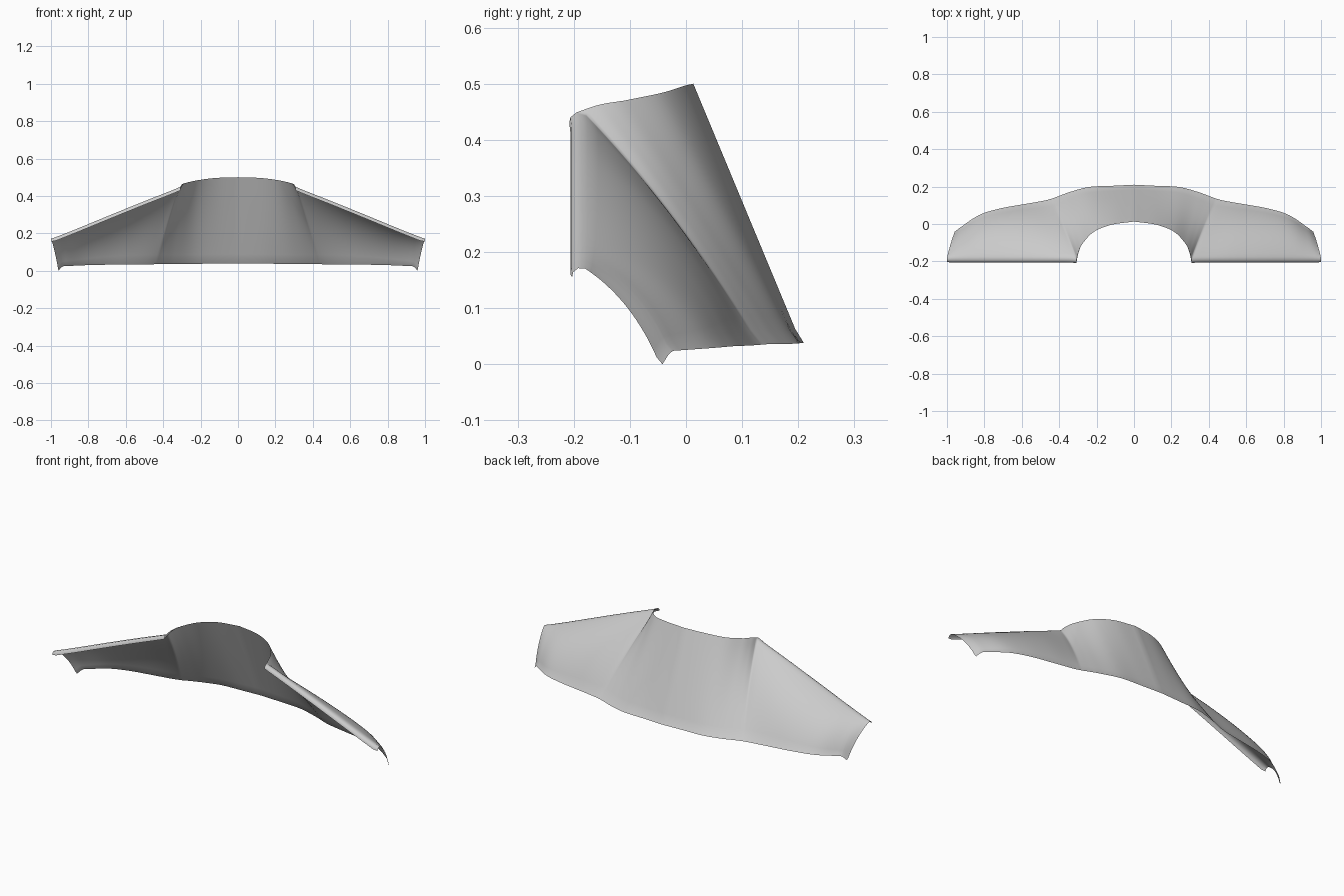
import bpy, bmesh
from mathutils import Vector

if "Cube" in bpy.data.objects:
    bpy.data.objects.remove(bpy.data.objects["Cube"])

# Each key column: top-edge point, hem point, outward bulge, front lip amount
neck = [
    ((0.00, 0.013, 0.500), (0.00, 0.205, 0.038), 0.000, 0.0),
    ((0.12, -0.004, 0.496), (0.12, 0.199, 0.038), 0.000, 0.0),
    ((0.215, -0.042, 0.484), (0.24, 0.193, 0.037), 0.000, 0.0),
    ((0.275, -0.105, 0.471), (0.34, 0.167, 0.036), 0.004, 0.0),
    ((0.298, -0.150, 0.463), (0.40, 0.145, 0.036), 0.010, 0.3),
    ((0.308, -0.182, 0.450), (0.44, 0.130, 0.035), 0.015, 1.0),
]
shoulder = [
    neck[-1],
    ((0.36, -0.180, 0.428), (0.49, 0.118, 0.034), 0.024, 1.0),
    ((0.50, -0.180, 0.373), (0.60, 0.099, 0.033), 0.036, 1.0),
    ((0.68, -0.180, 0.300), (0.72, 0.077, 0.032), 0.038, 1.0),
    ((0.85, -0.180, 0.230), (0.83, 0.042, 0.029), 0.034, 1.0),
    ((0.955, -0.180, 0.188), (0.935, -0.028, 0.024), 0.024, 1.0),
]
cuff = [
    shoulder[-1],
    ((0.977, -0.180, 0.180), (0.945, -0.036, 0.017), 0.021, 1.0),
    ((1.000, -0.182, 0.172), (0.960, -0.047, 0.000), 0.018, 0.8),
]


def flat(k):
    return list(k[0]) + list(k[1]) + [k[2], k[3]]


def spline(keys, steps):
    """Catmull-Rom through the key columns."""
    k = [flat(c) for c in keys]
    k = [[2 * a - b for a, b in zip(k[0], k[1])]] + k
    k.append([2 * a - b for a, b in zip(k[-1], k[-2])])
    out = []
    for i in range(1, len(k) - 2):
        for s in range(steps):
            t = s / steps
            out.append([0.5 * (2 * b + (c - a) * t + (2 * a - 5 * b + 4 * c - d) * t * t
                               + (3 * b - a - 3 * c + d) * t ** 3)
                        for a, b, c, d in zip(*k[i - 1:i + 3])])
    return out + [k[-2]]


def column(c):
    """Points from the rolled front lip, over the crest, down to the hem."""
    top, hem, bulge, lip = Vector(c[:3]), Vector(c[3:6]), c[6], c[7]
    pts = [top + Vector((0, -0.026, -0.020)) * lip,
           top + Vector((0, -0.024, -0.010)) * lip,
           top + Vector((0, -0.013, -0.001)) * lip]
    if lip < 0.02:
        pts = [top + (hem - top) * f for f in (0, 0.004, 0.008)]
    rows = 18
    for r in range(rows + 1):
        t = 0.012 + 0.988 * r / rows
        p = top.lerp(hem, t)
        pts.append(p + Vector((0, 0.55, 0.83)) * bulge * 4 * t * (1 - t))
    # small outward kick along the hem
    pts[-1] += Vector((0, 0.005, 0))
    return pts


# Back yoke sheet, built as one half and mirrored
cols = spline(neck, 6)[:-1] + spline(shoulder, 6)[:-1] + spline(cuff, 3)
bm = bmesh.new()
grid = [[bm.verts.new(p) for p in column(c)] for c in cols]
for a, b in zip(grid, grid[1:]):
    for i in range(len(a) - 1):
        bm.faces.new((a[i], a[i + 1], b[i + 1], b[i]))
for v in grid[0]:
    v.co.x = 0
mesh = bpy.data.meshes.new("back_yoke")
bm.to_mesh(mesh)
bm.free()
yoke = bpy.data.objects.new("back_yoke", mesh)
bpy.context.collection.objects.link(yoke)
mirror = yoke.modifiers.new("mirror", 'MIRROR')
mirror.use_clip = True
mirror.merge_threshold = 0.0005

bpy.context.view_layer.objects.active = yoke
yoke.select_set(True)
bpy.ops.object.shade_smooth_by_angle(angle=1.0)
